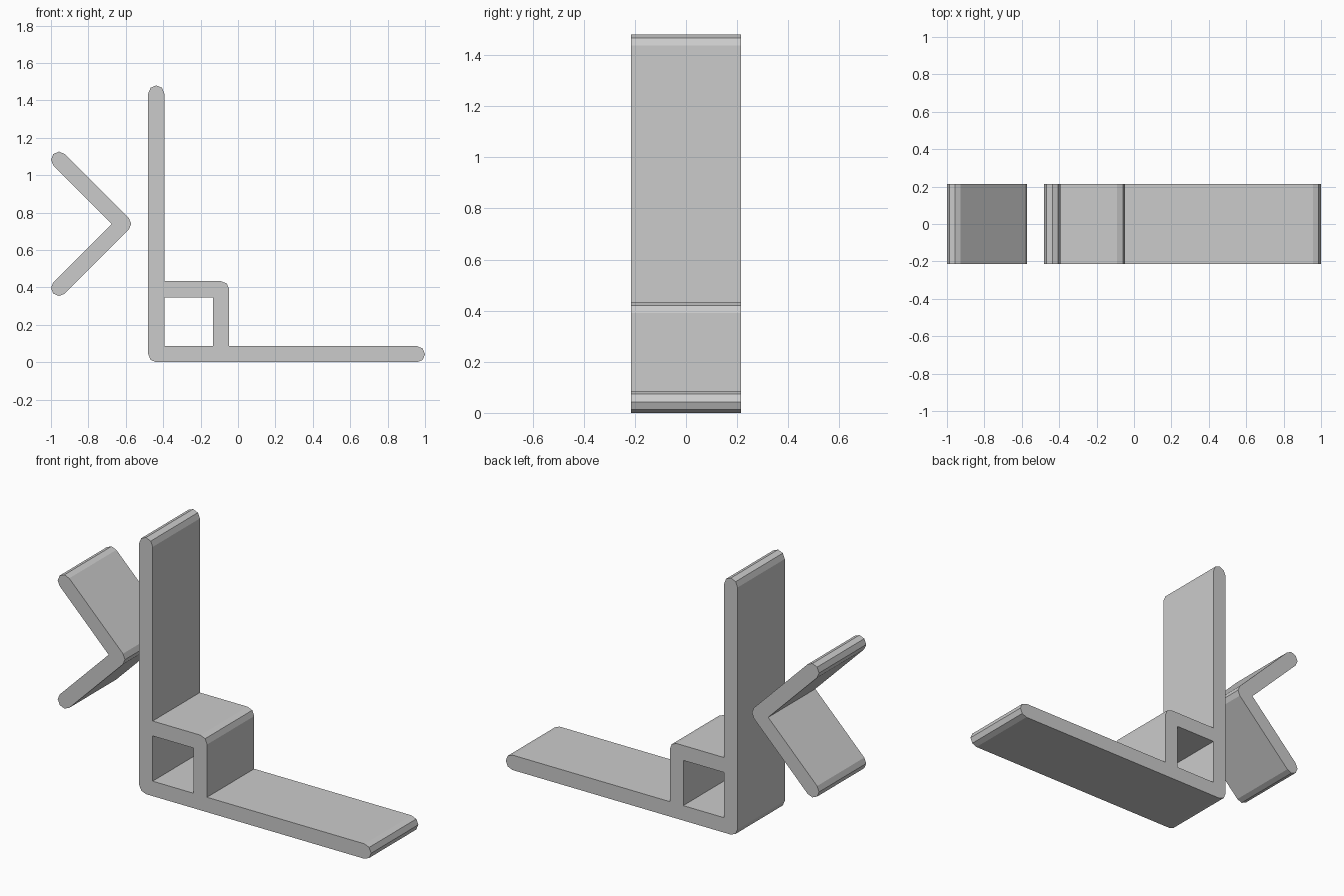
import bpy, bmesh, math

cube = bpy.data.objects.get("Cube")
if cube:
    bpy.data.objects.remove(cube, do_unlink=True)

DEPTH = 0.43          # extrusion along y
R = 0.043             # half wall thickness and rounding radius
T = 2 * R             # wall thickness
LEG = 1.48            # length of both long legs
BOX = 0.433           # outer size of the square channel
X0 = 1 - LEG          # outer face of the upright

gray = bpy.data.materials.new("plain_gray")
gray.use_nodes = True
color = (0.6, 0.6, 0.6, 1)
gray.diffuse_color = color
gray.node_tree.nodes["Principled BSDF"].inputs["Base Color"].default_value = color


def arc(x, z, start, end):
    """Points of an eight-sided rounding, from start to end degrees."""
    return [(x + R * math.cos(math.radians(a)), z + R * math.sin(math.radians(a)))
            for a in range(start, end + 1, 45)]


def extrude_profile(name, *loops):
    """Fill the outline (with any holes) in the xz plane and thicken it along y."""
    bm = bmesh.new()
    for loop in loops:
        verts = [bm.verts.new((x, 0, z)) for x, z in loop]
        for a, b in zip(verts, verts[1:] + verts[:1]):
            bm.edges.new((a, b))
    bmesh.ops.triangle_fill(bm, use_beauty=True, edges=bm.edges[:], normal=(0, -1, 0))
    bmesh.ops.recalc_face_normals(bm, faces=bm.faces[:])
    mesh = bpy.data.meshes.new(name)
    bm.to_mesh(mesh)
    bm.free()
    mesh.materials.append(gray)
    obj = bpy.data.objects.new(name, mesh)
    bpy.context.collection.objects.link(obj)
    solid = obj.modifiers.new("depth", "SOLIDIFY")
    solid.thickness = DEPTH
    solid.offset = 0
    return obj


# L-shaped bracket with a square channel in its inner corner
outline = (arc(X0 + R, R, 180, 270)
           + arc(1 - R, R, -90, 90)
           + [(X0 + BOX, T)]
           + arc(X0 + BOX - R, BOX - R, 0, 90)
           + [(X0 + T, BOX)]
           + arc(X0 + R, LEG - R, 0, 180))
near, far = T, BOX - T
channel = [(X0 + near, near), (X0 + far, near), (X0 + far, far), (X0 + near, far)]
extrude_profile("angle_bracket", outline, channel)

# Separate V-shaped strip beside the upright
mid = LEG / 2
tip = -0.614
reach = 1 - R + tip
chevron = (arc(tip, mid, -45, 45)
           + arc(tip - reach, mid + reach, 45, 225)
           + [(tip - R * math.sqrt(2), mid)]
           + arc(tip - reach, mid - reach, 135, 315))
extrude_profile("v_strip", chevron)
